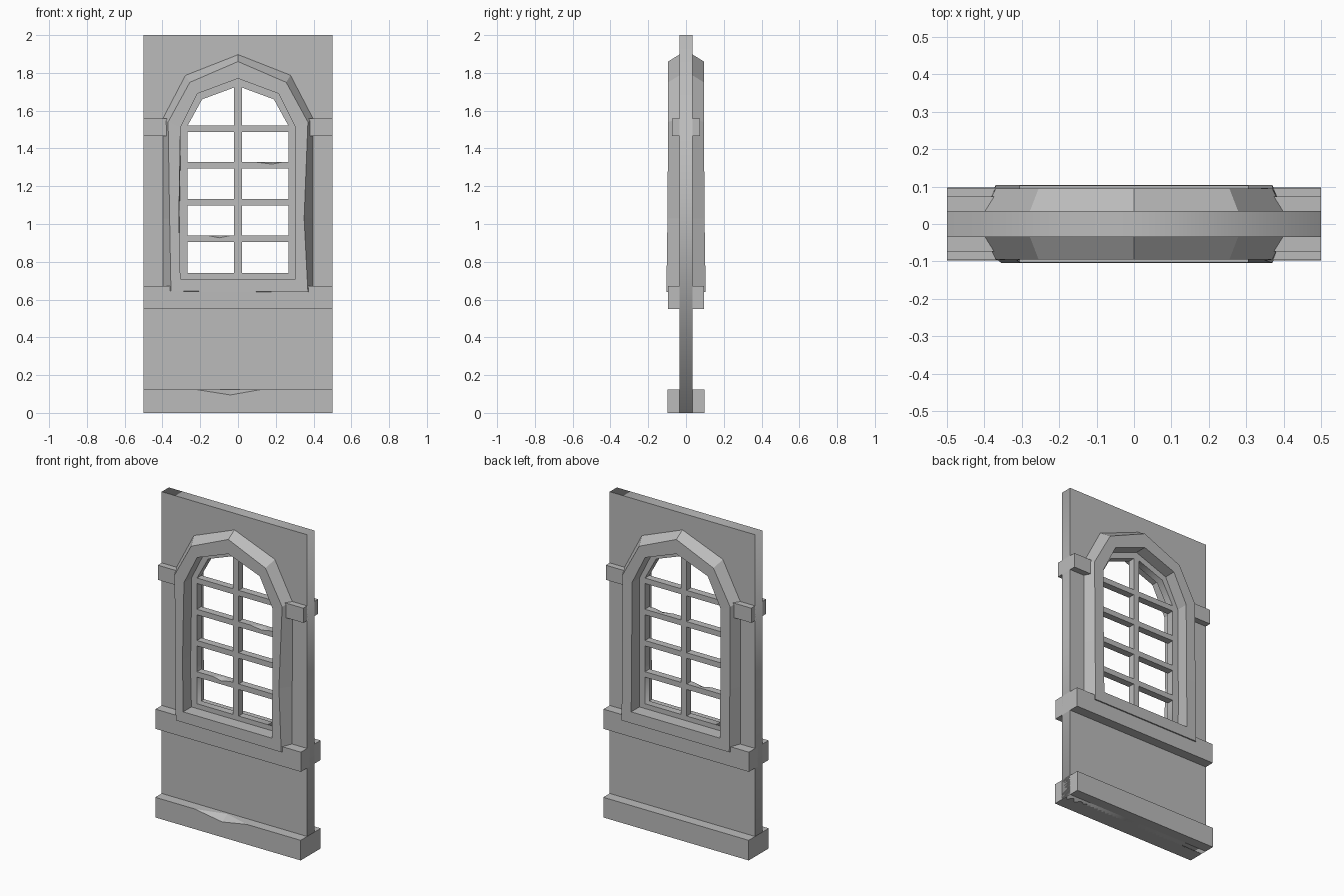
import bpy
import bmesh
from mathutils import Vector

cube = bpy.data.objects.get("Cube")
if cube:
    bpy.data.objects.remove(cube)

grey = bpy.data.materials.new("plain grey")
grey.use_nodes = True
grey.diffuse_color = (0.5, 0.5, 0.5, 1)
grey.node_tree.nodes["Principled BSDF"].inputs["Base Color"].default_value = (0.5, 0.5, 0.5, 1)


def add_object(name, data):
    ob = bpy.data.objects.new(name, data)
    bpy.context.scene.collection.objects.link(ob)
    return ob


def finish(name, bm):
    bmesh.ops.recalc_face_normals(bm, faces=bm.faces)
    me = bpy.data.meshes.new(name)
    bm.to_mesh(me)
    bm.free()
    me.materials.append(grey)
    return add_object(name, me)


def bake(ob):
    """Replace an object by the mesh it evaluates to."""
    dg = bpy.context.evaluated_depsgraph_get()
    me = bpy.data.meshes.new_from_object(ob.evaluated_get(dg))
    me.materials.clear()
    me.materials.append(grey)
    name = ob.name
    bpy.data.objects.remove(ob)
    return add_object(name, me)


def box(name, x0, x1, half_depth, z0, z1):
    bm = bmesh.new()
    bmesh.ops.create_cube(bm, size=1)
    for v in bm.verts:
        v.co = Vector(((x0 + x1) / 2 + v.co.x * (x1 - x0),
                       v.co.y * 2 * half_depth,
                       (z0 + z1) / 2 + v.co.z * (z1 - z0)))
    return finish(name, bm)


def plate(name, outlines, half_depth):
    """Upright plate from an outer outline and its holes."""
    cu = bpy.data.curves.new(name, 'CURVE')
    cu.dimensions = '2D'
    cu.fill_mode = 'BOTH'
    cu.extrude = half_depth
    for pts in outlines:
        sp = cu.splines.new('POLY')
        sp.points.add(len(pts) - 1)
        for p, (x, z) in zip(sp.points, pts):
            p.co = (x, z, 0, 1)
        sp.use_cyclic_u = True
    ob = bake(add_object(name, cu))
    for v in ob.data.vertices:
        v.co = (v.co.x, -v.co.z, v.co.y)
    return ob


def chip(ob, x0, x1, tip, y, z, drop, depth):
    """Knock a shallow notch out of the front upper edge."""
    bm = bmesh.new()
    mid = Vector((tip, y, z))
    pts = [Vector((x0, y, z)), Vector((x1, y, z)),
           mid - Vector((0, 0, drop)), mid + Vector((0, depth, 0)),
           mid + Vector((0, -depth, drop))]
    for p in pts:
        bm.verts.new(p)
    bmesh.ops.convex_hull(bm, input=bm.verts[:])
    cutter = finish("chip_cutter", bm)
    cutter.hide_render = True
    mod = ob.modifiers.new("chip", 'BOOLEAN')
    mod.operation = 'DIFFERENCE'
    mod.solver = 'EXACT'
    mod.object = cutter
    bpy.context.view_layer.update()
    out = bake(ob)
    bpy.data.objects.remove(cutter)
    return out


def arch(side, shoulder, apex, bottom, left_mid=None, right_mid=None):
    """Closed arched outline; the mid values bow the two jambs."""
    (sx, sz), (hx, hz) = side, shoulder
    lm = sx if left_mid is None else left_mid
    rm = sx if right_mid is None else right_mid
    return [(-sx, bottom), (-lm, 1.03), (-sx, sz), (-hx, hz), (0, apex),
            (hx, hz), (sx, sz), (rm, 1.03), (sx, bottom)]


# Wall with arched opening
opening = arch((0.33, 1.52), (0.23, 1.71), 1.80, 0.69)
plate("wall", [[(-0.5, 0), (0.5, 0), (0.5, 2), (-0.5, 2)], opening], 0.035)

# Window surround: bevelled arched ring, slightly bowed on the front
outer_wall = arch((0.40, 1.56), (0.28, 1.79), 1.90, 0.64)
outer_back = arch((0.37, 1.54), (0.255, 1.75), 1.86, 0.64)
outer_front = arch((0.37, 1.54), (0.255, 1.75), 1.86, 0.64, 0.362, 0.35)
outer_front[0] = (-0.355, 0.645)
inner_back = arch((0.305, 1.51), (0.215, 1.69), 1.77, 0.71)
inner_front = arch((0.305, 1.51), (0.215, 1.69), 1.77, 0.71, 0.313)
bm = bmesh.new()
rings = []
for pts, sign, flush in ((inner_front, -1, False), (outer_front, -1, False),
                         (outer_wall, -1, True), (outer_wall, 1, True),
                         (outer_back, 1, False), (inner_back, 1, False)):
    rings.append([bm.verts.new((x, sign * (0.03 if flush else 0.104 - 0.009 * min(1, (z - 0.64) / 0.6)), z))
                  for x, z in pts])
for a, b in zip(rings, rings[1:] + rings[:1]):
    for i in range(len(a)):
        j = (i + 1) % len(a)
        bm.faces.new((a[i], a[j], b[j], b[i]))
finish("window_surround", bm)

# Sash and glazing bars
sash_outer = arch((0.31, 1.512), (0.218, 1.695), 1.776, 0.705)
sash_inner = arch((0.267, 1.52), (0.19, 1.66), 1.73, 0.74)
plate("sash", [sash_outer, sash_inner], 0.022)
box("upright_bar", -0.02, 0.02, 0.022, 0.73, 1.745)
for i in range(4):
    z = 0.905 + i * 0.194
    for name, x0, x1 in (("right", -0.27, -0.02), ("left", 0.02, 0.27)):
        bar = box(f"{name}_cross_bar_{i + 1}", x0, x1, 0.022, z, z + 0.034)
        if (name, i) == ("right", 0):
            chip(bar, -0.16, -0.04, -0.1, -0.022, z + 0.034, 0.012, 0.03)
        if (name, i) == ("left", 2):
            chip(bar, 0.1, 0.23, 0.18, -0.022, z + 0.034, 0.01, 0.03)

# Horizontal trim beams
for name, s in (("left", 1), ("right", -1)):
    x = sorted((s * 0.36, s * 0.5))
    box(f"{name}_spring_block", x[0], x[1], 0.073, 1.467, 1.558)
    x = sorted((s * 0.29, s * 0.5))
box("sill_beam", -0.5, 0.5, 0.096, 0.55, 0.672)
base = box("base_beam", -0.5, 0.5, 0.098, 0, 0.125)
chip(base, -0.23, 0.13, -0.04, -0.098, 0.125, 0.03, 0.05)
